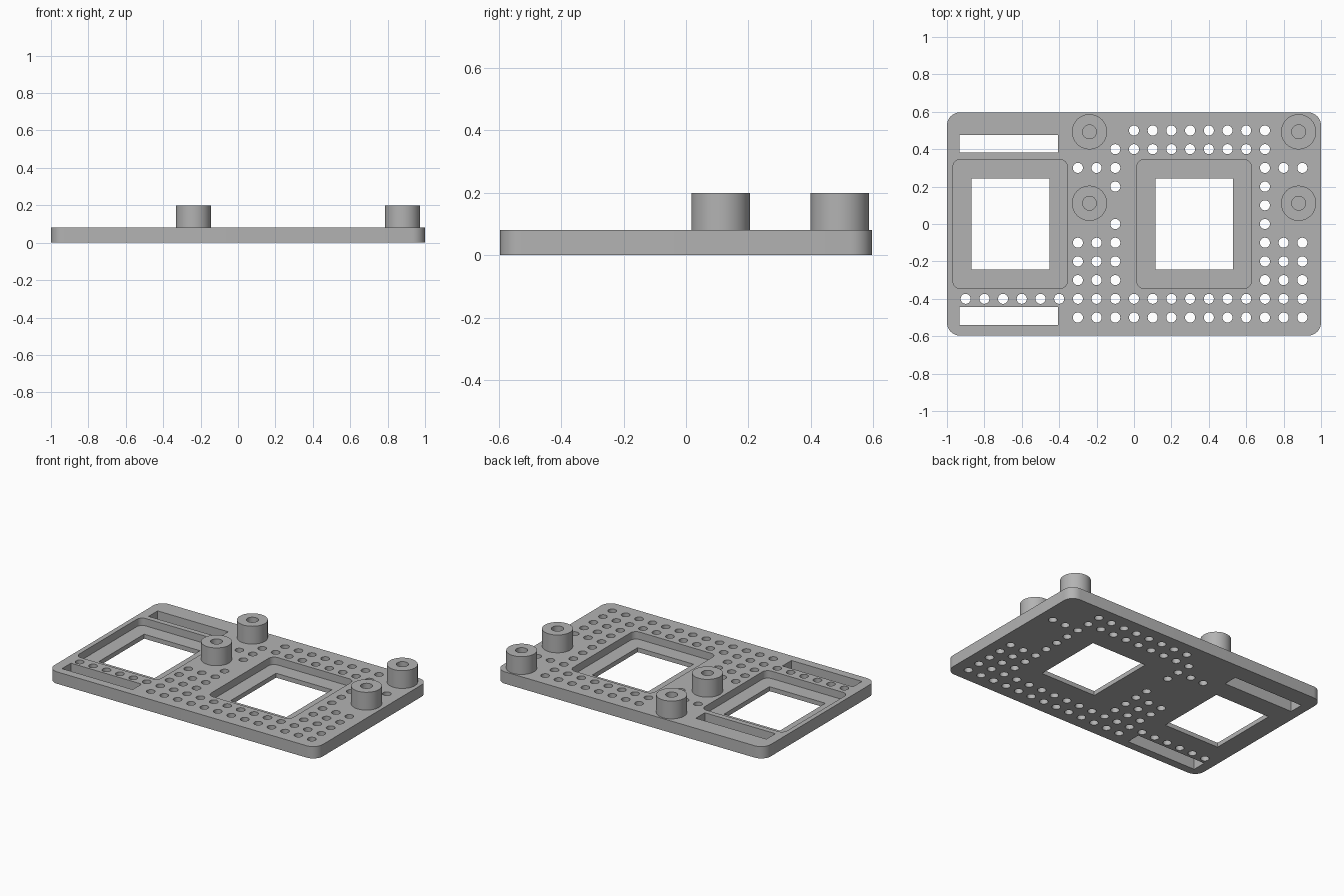
import bpy, bmesh, math

cube = bpy.data.objects.get("Cube")
if cube:
    bpy.data.objects.remove(cube, do_unlink=True)

grey = bpy.data.materials.new("plain grey")
grey.use_nodes = True
grey.diffuse_color = (0.45, 0.45, 0.45, 1)
grey.node_tree.nodes["Principled BSDF"].inputs["Base Color"].default_value = grey.diffuse_color

PLATE_TOP, RECESS_FLOOR, POST_TOP = 0.08, 0.03, 0.20
HALF_Y = 0.597


def circle(cx, cy, r, n):
    return [(cx + r * math.cos(math.tau * i / n), cy + r * math.sin(math.tau * i / n))
            for i in range(n)]


def rect(x0, x1, y0, y1, r=0, n=8):
    """Rectangle outline, counter-clockwise, with optional rounded corners."""
    if not r:
        return [(x0, y0), (x1, y0), (x1, y1), (x0, y1)]
    pts = []
    corners = [(x1 - r, y1 - r), (x0 + r, y1 - r), (x0 + r, y0 + r), (x1 - r, y0 + r)]
    for k, (cx, cy) in enumerate(corners):
        for i in range(n + 1):
            a = math.pi / 2 * (k + i / n)
            pts.append((cx + r * math.cos(a), cy + r * math.sin(a)))
    return pts


def prism(bm, outline, z0, z1):
    low = [bm.verts.new((x, y, z0)) for x, y in outline]
    high = [bm.verts.new((x, y, z1)) for x, y in outline]
    bm.faces.new(low[::-1])
    bm.faces.new(high)
    for i in range(len(low)):
        j = (i + 1) % len(low)
        bm.faces.new((low[i], low[j], high[j], high[i]))


def make_object(name, bm):
    bmesh.ops.recalc_face_normals(bm, faces=bm.faces)
    mesh = bpy.data.meshes.new(name)
    bm.to_mesh(mesh)
    bm.free()
    mesh.materials.append(grey)
    obj = bpy.data.objects.new(name, mesh)
    bpy.context.collection.objects.link(obj)
    return obj


def smooth(obj):
    bpy.ops.object.select_all(action="DESELECT")
    obj.select_set(True)
    bpy.context.view_layer.objects.active = obj
    bpy.ops.object.shade_smooth_by_angle(angle=math.radians(30))


def cut(obj, cutter):
    cutter.hide_render = True
    mod = obj.modifiers.new("cut", "BOOLEAN")
    mod.operation, mod.solver, mod.object = "DIFFERENCE", "EXACT", cutter
    bpy.ops.object.select_all(action="DESELECT")
    obj.select_set(True)
    bpy.context.view_layer.objects.active = obj
    bpy.ops.object.modifier_apply(modifier=mod.name)
    bpy.data.objects.remove(cutter, do_unlink=True)


# Base plate with rounded corners
bm = bmesh.new()
prism(bm, rect(-1, 1, -HALF_Y, HALF_Y, 0.07), 0, PLATE_TOP)
plate = make_object("base_plate", bm)

# Shallow recesses around both windows
bm = bmesh.new()
for x in (-0.662, 0.321):
    prism(bm, rect(x - 0.306, x + 0.306, -0.345, 0.345, 0.04), RECESS_FLOOR, 0.2)
cut(plate, make_object("recess_cutter", bm))

# Windows, slots and peg holes that go right through
bm = bmesh.new()
for x in (-0.661, 0.322):
    prism(bm, rect(x - 0.208, x + 0.208, -0.242, 0.242), -0.1, 0.2)
for y in (-0.493, 0.429):
    prism(bm, rect(-0.933, -0.407, y - 0.048, y + 0.048), -0.1, 0.2)

# Peg hole columns per row, in steps of one tenth
sides = [-3, -2, -1, 7, 8, 9]
rows = {5: range(0, 8), 4: range(-1, 8), 3: sides, 2: [-1, 7], 1: [7], 0: [-1, 7],
        -1: sides, -2: sides, -3: sides, -4: range(-9, 10), -5: range(-3, 10)}
for row, columns in rows.items():
    for col in columns:
        prism(bm, circle(col / 10, row / 10, 0.027, 24), -0.1, 0.2)
cut(plate, make_object("hole_cutter", bm))
smooth(plate)


# Hollow mounting posts
def post(name, x, y, n=48):
    bm = bmesh.new()
    base = PLATE_TOP - 0.005
    rings = [[bm.verts.new((px, py, z)) for px, py in circle(0, 0, r, n)]
             for r, z in ((0.037, base), (0.037, POST_TOP), (0.094, POST_TOP), (0.094, base))]
    for a, b in zip(rings, rings[1:] + rings[:1]):
        for i in range(n):
            j = (i + 1) % n
            bm.faces.new((a[i], a[j], b[j], b[i]))
    obj = make_object(name, bm)
    obj.location = (x, y, 0)
    smooth(obj)


for side, x in (("right", -0.238), ("left", 0.88)):
    for place, y in (("front", 0.111), ("back", 0.493)):
        post(f"{place}_{side}_post", x, y)
